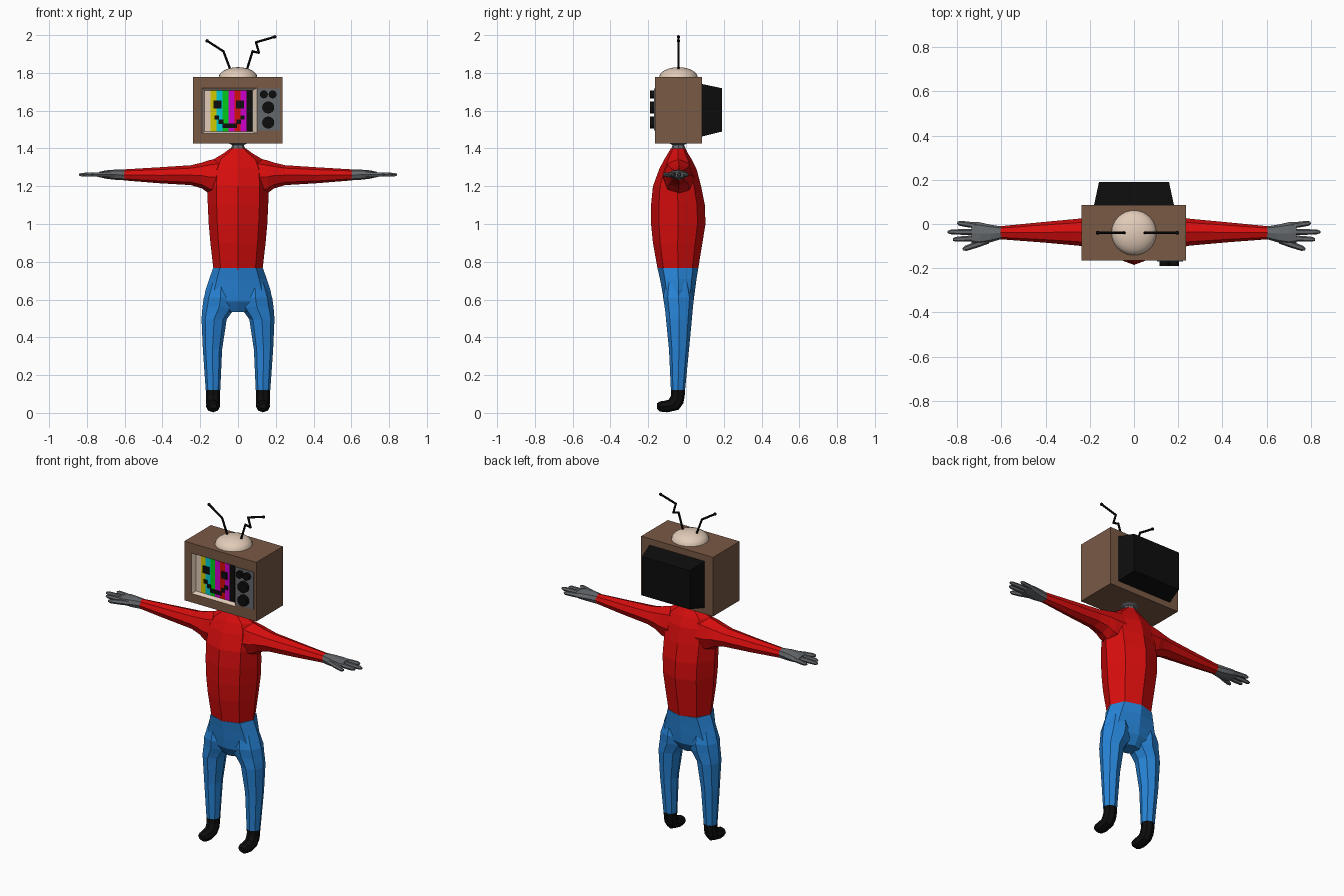
import bpy, bmesh, math
from mathutils import Vector

if "Cube" in bpy.data.objects:
    bpy.data.objects.remove(bpy.data.objects["Cube"])

COLOURS = {
    "brown": (0.19, 0.10, 0.06), "beige": (0.76, 0.60, 0.48), "black": (0.004, 0.004, 0.004),
    "red": (0.68, 0.004, 0.004), "blue": (0.02, 0.23, 0.68), "grey": (0.13, 0.14, 0.15),
    "yellow": (0.65, 0.58, 0.0), "cyan": (0.0, 0.6, 0.65), "green": (0.0, 0.6, 0.01),
    "magenta": (0.62, 0.0, 0.6),
}
MATS = {}
for key, rgb in COLOURS.items():
    MATS[key] = bpy.data.materials.new(key)
    MATS[key].diffuse_color = (*rgb, 1)
YC = -0.04  # centre line of the figure in depth


def finish(bm, name, *mats, mirror=False):
    bmesh.ops.recalc_face_normals(bm, faces=bm.faces)
    me = bpy.data.meshes.new(name)
    bm.to_mesh(me)
    bm.free()
    for m in mats:
        me.materials.append(MATS[m])
    ob = bpy.data.objects.new(name, me)
    bpy.context.collection.objects.link(ob)
    if mirror:
        ob.modifiers.new("mirror", 'MIRROR')
    return ob


def add_loft(bm, rings, n=8, p=1.0):
    """Skin through rings given as (centre, u half axis, v half axis)."""
    def bend(t):
        return math.copysign(abs(t) ** p, t) if abs(t) > 1e-6 else 0.0
    loops = []
    for c, u, v in rings:
        c, u, v = Vector(c), Vector(u), Vector(v)
        loops.append([bm.verts.new(c + u * bend(math.cos(a)) + v * bend(math.sin(a)))
                      for a in (2 * math.pi * i / n for i in range(n))])
    for a, b in zip(loops, loops[1:]):
        for i in range(n):
            j = (i + 1) % n
            bm.faces.new((a[i], a[j], b[j], b[i]))
    bm.faces.new(loops[0])
    bm.faces.new(loops[-1])


def loft(name, mat, rings, n=8, p=1.0, mirror=False):
    bm = bmesh.new()
    add_loft(bm, rings, n, p)
    return finish(bm, name, mat, mirror=mirror)


def level(z, x0, x1, y0, y1):  # horizontal ring
    return ((x0 + x1) / 2, (y0 + y1) / 2, z), ((x1 - x0) / 2, 0, 0), (0, (y1 - y0) / 2, 0)


def upright(x, y0, y1, z0, z1):  # ring across the x axis
    return (x, (y0 + y1) / 2, (z0 + z1) / 2), (0, (y1 - y0) / 2, 0), (0, 0, (z1 - z0) / 2)


def add_box(bm, x0, x1, y0, y1, z0, z1):
    vs = bmesh.ops.create_cube(bm, size=1)["verts"]
    for v in vs:
        v.co = ((x0 + x1) / 2 + v.co.x * (x1 - x0), (y0 + y1) / 2 + v.co.y * (y1 - y0),
                (z0 + z1) / 2 + v.co.z * (z1 - z0))
    return vs


def box(name, mat, *dims):
    bm = bmesh.new()
    add_box(bm, *dims)
    return finish(bm, name, mat)


# --- torso and neck
loft("sweater", "red", [level(z, -w, w, y0, y1) for z, w, y0, y1 in (
    (0.76, 0.13, -0.150, 0.064), (0.90, 0.146, -0.175, 0.087), (1.00, 0.155, -0.185, 0.103),
    (1.10, 0.160, -0.185, 0.100), (1.20, 0.162, -0.175, 0.080), (1.29, 0.155, -0.142, 0.056),
    (1.342, 0.13, -0.115, 0.030), (1.375, 0.075, -0.095, 0.010), (1.40, 0.042, -0.080, -0.003))])
loft("neck", "grey", [level(z, -r, r, YC - r, YC + r) for z, r in (
    (1.38, 0.04), (1.405, 0.036), (1.418, 0.03), (1.428, 0.05))])

# --- sleeves
loft("sleeves", "red", [upright(*r) for r in (
    (0.09, -0.125, 0.045, 1.14, 1.352), (0.155, -0.120, 0.040, 1.162, 1.337),
    (0.19, -0.112, 0.034, 1.188, 1.325), (0.25, -0.098, 0.024, 1.206, 1.311),
    (0.42, -0.083, 0.008, 1.216, 1.300), (0.605, -0.069, -0.010, 1.231, 1.289))], mirror=True)

# --- hands: palm, three fingers and a thumb
bm = bmesh.new()
add_loft(bm, [upright(*r) for r in (
    (0.60, -0.068, -0.011, 1.232, 1.288), (0.65, -0.083, -0.003, 1.234, 1.288),
    (0.70, -0.094, 0.008, 1.240, 1.284), (0.735, -0.088, 0.010, 1.248, 1.276))], p=0.85)
for x0, y0, x1, y1, r in ((0.71, -0.008, 0.80, 0.005, 0.013), (0.71, -0.036, 0.843, -0.036, 0.013),
                          (0.71, -0.064, 0.82, -0.070, 0.013), (0.66, -0.075, 0.775, -0.115, 0.014)):
    a, b = Vector((x0, y0, 1.262)), Vector((x1, y1, 1.261))
    side = Vector((0, 0, 1)).cross(b - a).normalized()
    add_loft(bm, [(a.lerp(b, t), side * r * s, Vector((0, 0, r * s)))
                  for t, s in ((0, 1), (0.5, 1), (0.88, 0.85), (1, 0.4))], n=6)
finish(bm, "hands", "grey", mirror=True)

# --- trousers: hips and two legs
loft("hips", "blue", [level(z, -w, w, y0, y1) for z, w, y0, y1 in (
    (0.766, 0.132, -0.151, 0.065), (0.71, 0.152, -0.138, 0.056), (0.65, 0.172, -0.127, 0.048),
    (0.59, 0.183, -0.116, 0.040), (0.535, 0.05, -0.085, 0.008))], p=0.9)
loft("trouser_legs", "blue", [level(*r) for r in (
    (0.69, 0.03, 0.150, -0.110, 0.025), (0.61, 0.004, 0.181, -0.121, 0.042),
    (0.56, 0.012, 0.188, -0.113, 0.037), (0.53, 0.035, 0.191, -0.109, 0.034),
    (0.495, 0.060, 0.193, -0.106, 0.031), (0.336, 0.084, 0.186, -0.090, 0.016),
    (0.12, 0.094, 0.171, -0.080, -0.005))], mirror=True)

# --- shoes, bending forward from the ankle
X = 0.132
loft("shoes", "black", [((X, y, z), (w, 0, 0), (0, vy, vz)) for y, z, w, vy, vz in (
    (-0.042, 0.125, 0.038, 0.037, 0), (-0.043, 0.090, 0.037, 0.036, -0.003),
    (-0.050, 0.065, 0.037, 0.036, -0.014), (-0.066, 0.043, 0.036, 0.026, -0.027),
    (-0.105, 0.034, 0.037, 0.005, -0.031), (-0.138, 0.034, 0.034, 0, -0.027),
    (-0.154, 0.036, 0.020, 0, -0.014))], mirror=True)

# --- television cabinet with a recessed screen opening
FRONT = -0.165
bm = bmesh.new()
add_box(bm, -0.238, 0.236, FRONT, 0.085, 1.427, 1.779)
bm.normal_update()
face = min(bm.faces, key=lambda f: f.calc_center_median().y)
for x0, x1, z0, z1, y, mat in ((-0.19, 0.10, 1.48, 1.72, FRONT, 0),
                               (-0.177, 0.077, 1.49, 1.707, FRONT + 0.025, 1)):
    ring = bmesh.ops.inset_individual(bm, faces=[face], thickness=0.01)["faces"]
    mid = face.calc_center_median()
    for v in face.verts:
        v.co = (x0 if v.co.x < mid.x else x1, y, z0 if v.co.z < mid.z else z1)
    for f in ring:
        f.material_index = mat
    face.material_index = mat
finish(bm, "cabinet", "brown", "beige")

# --- tapered back housing
bm = bmesh.new()
for v in add_box(bm, -0.182, 0.182, 0.08, 0.19, 1.462, 1.742):
    if v.co.y > 0.1:
        v.co.x *= 0.87
        v.co.z = 1.604 + (v.co.z - 1.602) * 0.82
finish(bm, "back_housing", "black")

# --- colour bars and pixel face
SY = FRONT + 0.025
step = 0.254 / 8
for i, c in enumerate(("beige", "yellow", "cyan", "green", "magenta", "red", "magenta", "black")):
    x = -0.177 + i * step
    box("screen_bar", c, x, x + step, SY - 0.003, SY, 1.49, 1.707)
bm = bmesh.new()
for x0, x1, z0, z1 in ((-0.130, -0.087, 1.612, 1.655), (-0.010, 0.032, 1.612, 1.655),
                       (-0.124, -0.101, 1.552, 1.575), (0.012, 0.035, 1.552, 1.575),
                       (-0.103, -0.078, 1.530, 1.553), (-0.008, 0.016, 1.530, 1.553),
                       (-0.082, -0.004, 1.508, 1.531)):
    add_box(bm, x0, x1, SY - 0.007, SY - 0.001, z0, z1)
finish(bm, "screen_face", "black")

# --- control panel and knobs
box("control_panel", "grey", 0.104, 0.222, FRONT - 0.004, FRONT + 0.002, 1.495, 1.718)
bm = bmesh.new()
for x, z, r in ((0.137, 1.686, 0.021), (0.183, 1.686, 0.021), (0.160, 1.617, 0.032), (0.160, 1.537, 0.032)):
    add_loft(bm, [((x, y, z), (r, 0, 0), (0, 0, r)) for y in (FRONT, -0.19)], n=16)
finish(bm, "knobs", "black")

# --- antenna base: smooth flattened dome
bm = bmesh.new()
add_loft(bm, [level(1.777 + 0.053 * math.sin(a), -0.102 * math.cos(a), 0.102 * math.cos(a),
                    YC - 0.102 * math.cos(a), YC + 0.102 * math.cos(a))
              for a in (math.radians(d) for d in (0, 15, 30, 45, 60, 75, 86))], n=32)
for f in bm.faces:
    f.smooth = len(f.verts) == 4 or f.calc_center_median().z > 1.8
finish(bm, "antenna_base", "beige")

# --- bent antennas with ball tips
def antenna(name, pts):
    bm = bmesh.new()
    pts = [Vector((x, YC, z)) for x, z in pts]
    for a, b in zip(pts, pts[1:]):
        d = (b - a).normalized()
        side = d.cross(Vector((0, 1, 0))) * 0.006
        add_loft(bm, [(q, side, (0, 0.006, 0)) for q in (a - d * 0.003, b + d * 0.003)])
    tip = bmesh.ops.create_uvsphere(bm, u_segments=10, v_segments=6, radius=0.009)["verts"]
    bmesh.ops.translate(bm, verts=tip, vec=pts[-1])
    finish(bm, name, "black")


antenna("left_antenna", ((-0.038, 1.81), (-0.077, 1.914), (-0.164, 1.970)))
antenna("right_antenna", ((0.042, 1.80), (0.077, 1.914), (0.111, 1.906), (0.095, 1.962), (0.195, 1.991)))

for m in bpy.data.materials:
    if m.users and not m.is_grease_pencil:
        m.use_nodes = True
        m.node_tree.nodes["Principled BSDF"].inputs["Base Color"].default_value = m.diffuse_color
